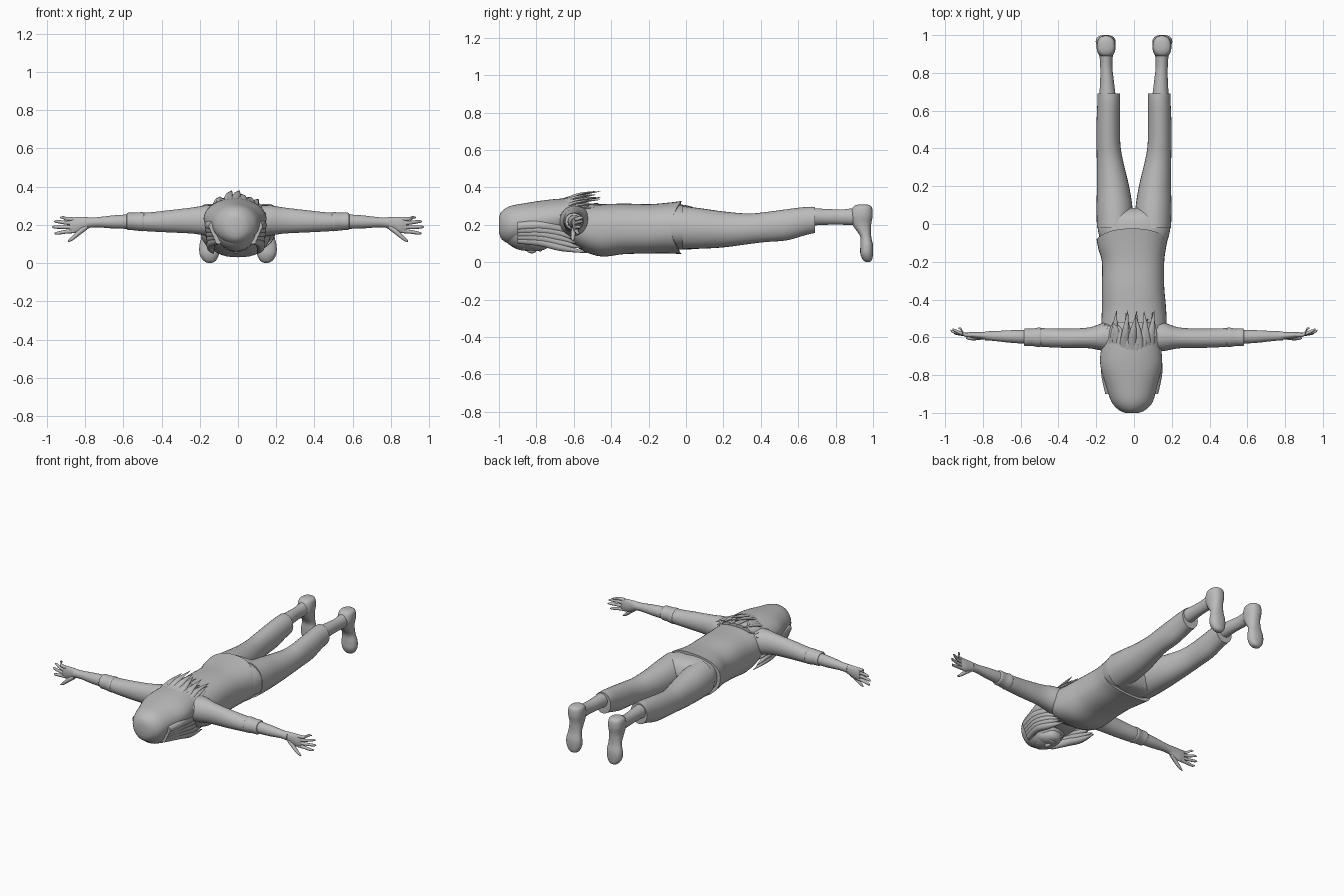
import bpy, bmesh, math, random
from mathutils import Vector

random.seed(4)
grey = bpy.data.materials.new("plain grey")
grey.diffuse_color = (0.5, 0.5, 0.5, 1)


def finish(name, bm):
    bmesh.ops.recalc_face_normals(bm, faces=bm.faces)
    me = bpy.data.meshes.new(name)
    bm.to_mesh(me)
    bm.free()
    ob = bpy.data.objects.new(name, me)
    bpy.context.collection.objects.link(ob)
    me.materials.append(grey)
    bpy.ops.object.select_all(action='DESELECT')
    ob.select_set(True)
    bpy.context.view_layer.objects.active = ob
    bpy.ops.object.shade_smooth_by_angle(angle=math.radians(45))
    return ob


def spline(rows, steps):
    """Smoothly interpolate rows of numbers."""
    out = []
    for i in range(len(rows) - 1):
        a, b, c, d = (rows[max(0, min(len(rows) - 1, i + k))] for k in (-1, 0, 1, 2))
        for s in range(steps):
            t = s / steps
            out.append([0.5 * (2 * q + (r - p) * t + (2 * p - 5 * q + 4 * r - w) * t * t
                               + (3 * q - p - 3 * r + w) * t ** 3)
                        for p, q, r, w in zip(a, b, c, d)])
    return out + [list(rows[-1])]


def loft(name, axis, rows, sides=28, steps=4, power=2.0, flip=1, shape=None):
    """Rows are (x, y, z, half size 1, half size 2), rings square to the axis."""
    u, v = {'x': ((0, 1, 0), (0, 0, 1)), 'y': ((1, 0, 0), (0, 0, 1)),
            'z': ((1, 0, 0), (0, 1, 0))}[axis]
    u, v = Vector(u), Vector(v)
    bm = bmesh.new()
    rings = []
    for x, y, z, ru, rv in spline(rows, steps):
        ring = []
        for k in range(sides):
            a = math.tau * k / sides
            c, s = math.cos(a), math.sin(a)
            c = math.copysign(abs(c) ** (2 / power), c)
            s = math.copysign(abs(s) ** (2 / power), s)
            p = Vector((x, y, z)) + u * max(ru, .001) * c + v * max(rv, .001) * s
            if shape:
                p = shape(p)
            p.x *= flip
            ring.append(bm.verts.new(p))
        rings.append(ring)
    for a, b in zip(rings, rings[1:]):
        for k in range(sides):
            bm.faces.new((a[k], a[k - 1], b[k - 1], b[k]))
    bm.faces.new(rings[0])
    bm.faces.new(rings[-1])
    return finish(name, bm)


def ball(name, loc, size):
    bm = bmesh.new()
    bmesh.ops.create_uvsphere(bm, u_segments=24, v_segments=16, radius=1)
    for v in bm.verts:
        v.co = Vector(loc) + Vector([a * b for a, b in zip(v.co, size)])
    return finish(name, bm)


# Shirt body, hem dipping at the back and front
def hem(p):
    w = max(0, min(1, (p.y + .2) / .16))
    p.y -= .055 * w * max(0, 1 - ((p.z - .185) / .14) ** 2)
    return p


loft("shirt", 'y', [
    (0, -.69, .215, .06, .055), (0, -.665, .21, .10, .075), (0, -.62, .205, .15, .10),
    (0, -.55, .185, .172, .125), (0, -.45, .17, .17, .14), (-.005, -.33, .178, .165, .135),
    (-.005, -.2, .178, .165, .132), (-.01, -.1, .182, .178, .135), (-.01, -.025, .185, .188, .142),
], sides=40, power=2.4, shape=hem)

# Trousers seat
loft("trouser_seat", 'y', [
    (0, -.14, .185, .16, .115), (0, -.04, .188, .19, .12), (0, .03, .183, .19, .114),
    (0, .065, .18, .17, .09), (0, .085, .18, .12, .05)], sides=40, power=2.4)

# Head, neck and face
ball("head", (-.01, -.85, .185), (.115, .14, .125))
loft("jaw", 'y', [(-.01, -.86, .12, .085, .05), (-.01, -.8, .105, .075, .045),
                  (-.01, -.75, .105, .045, .035), (-.01, -.735, .11, .02, .018)])
ball("nose", (-.01, -.825, .065), (.016, .026, .018))
ball("lips", (-.01, -.78, .067), (.028, .012, .01))
for i in (-1, 1):
    ball("eye", (-.01 + i * .04, -.865, .08), (.02, .013, .012))
loft("neck", 'y', [(0, -.8, .2, .06, .06), (0, -.7, .2, .055, .055), (0, -.62, .2, .07, .06)])

# Hair cap
loft("hair", 'y', [
    (-.01, -1, .2, .035, .04), (-.01, -.985, .197, .07, .075), (-.01, -.94, .2, .11, .1),
    (-.013, -.85, .215, .137, .102), (-.015, -.75, .23, .163, .102), (-.015, -.66, .24, .158, .1),
    (-.012, -.58, .275, .13, .065), (-.01, -.52, .305, .1, .025)], sides=40)

# Loose locks along the back
for i in range(15):
    f = i / 14 * 2 - 1
    x, top = -.012 + f * .135, .325 - .07 * f * f
    end = -.5 + random.uniform(-.05, .05)
    lift = random.uniform(.0, .06)
    bend = random.uniform(-.03, .03)
    loft("back_lock", 'y', [
        (x * .85, -.76, top - .025, .02, .015), (x, -.65, top + .005, .025, .015),
        (x + bend * .3, -.57, top + .015 + lift * .5, .018, .009),
        (x + bend, end, top + .01 + lift, .001, .001)], sides=10)

for s in (-1, 1):
    # Locks framing the face
    for i in range(5):
        end = -.53 - .025 * i
        loft("face_lock", 'y', [
            (.09 + .008 * i, -.9, .12 + .018 * i, .018, .022),
            (.125 + .004 * i, -.78, .11 + .022 * i, .022, .026),
            (.13, -.67, .08 + .025 * i, .02, .022),
            (.115 + .01 * (i % 2), end, .05 + .025 * i, .002, .002)],
            sides=10, flip=s, shape=lambda p: p + Vector((-.012 * s, 0, 0)))

    # Sleeve, rolled cuff, forearm
    loft("sleeve", 'x', [
        (.08, -.59, .215, .09, .085), (.16, -.597, .222, .075, .08), (.24, -.603, .222, .055, .068),
        (.36, -.605, .218, .051, .058), (.46, -.602, .215, .05, .05), (.51, -.6, .216, .048, .047)],
        flip=s)
    loft("cuff", 'x', [(.49, -.6, .216, .045, .045), (.5, -.6, .216, .052, .05),
                       (.54, -.6, .217, .046, .046), (.575, -.6, .218, .047, .045),
                       (.582, -.6, .218, .04, .038)], flip=s)
    loft("forearm", 'x', [(.54, -.597, .217, .037, .038), (.64, -.596, .215, .034, .035),
                          (.74, -.593, .213, .026, .026), (.79, -.592, .21, .024, .028)], flip=s)

    # Hand and fingers
    loft("palm", 'x', [(.77, -.592, .212, .022, .026), (.81, -.59, .205, .019, .036),
                       (.85, -.588, .198, .017, .042), (.882, -.585, .197, .011, .038)], flip=s)
    for z0, x1, y1, z1 in ((.229, .93, -.55, .238), (.208, .962, -.556, .217),
                           (.187, .972, -.562, .188), (.167, .96, -.57, .156)):
        loft("finger", 'x', [(.86, -.588, z0, .011, .011), (.9, -.584, z0 * .7 + z1 * .3, .01, .01),
                             (x1 - .015, y1 - .008, z1, .008, .008), (x1, y1, z1, .003, .003)],
             sides=12, flip=s)
    loft("thumb", 'x', [(.79, -.595, .19, .014, .016), (.83, -.602, .16, .013, .016),
                        (.865, -.605, .13, .01, .012), (.89, -.605, .113, .003, .004)],
         sides=12, flip=s)

    # Trouser leg
    loft("trouser_leg", 'y', [
        (.1, -.02, .185, .096, .115), (.103, .08, .18, .096, .108), (.111, .2, .175, .085, .096),
        (.127, .33, .178, .07, .082), (.135, .42, .187, .063, .08), (.136, .54, .2, .062, .083),
        (.134, .64, .22, .06, .075), (.134, .69, .226, .06, .07)], flip=s)

    # Ankle and foot
    loft("ankle", 'y', [(.14, .66, .242, .045, .047), (.143, .76, .242, .036, .042),
                        (.147, .84, .241, .032, .041), (.147, .92, .245, .038, .048)], flip=s)
    loft("shoe", 'z', [
        (.148, .945, .308, .02, .025), (.148, .943, .295, .044, .05), (.148, .938, .25, .05, .06),
        (.147, .94, .2, .043, .05), (.148, .96, .14, .043, .03), (.15, .966, .09, .052, .034),
        (.15, .966, .045, .05, .034), (.148, .97, .012, .032, .024), (.148, .972, .001, .01, .01)],
        flip=s, power=2.3)
